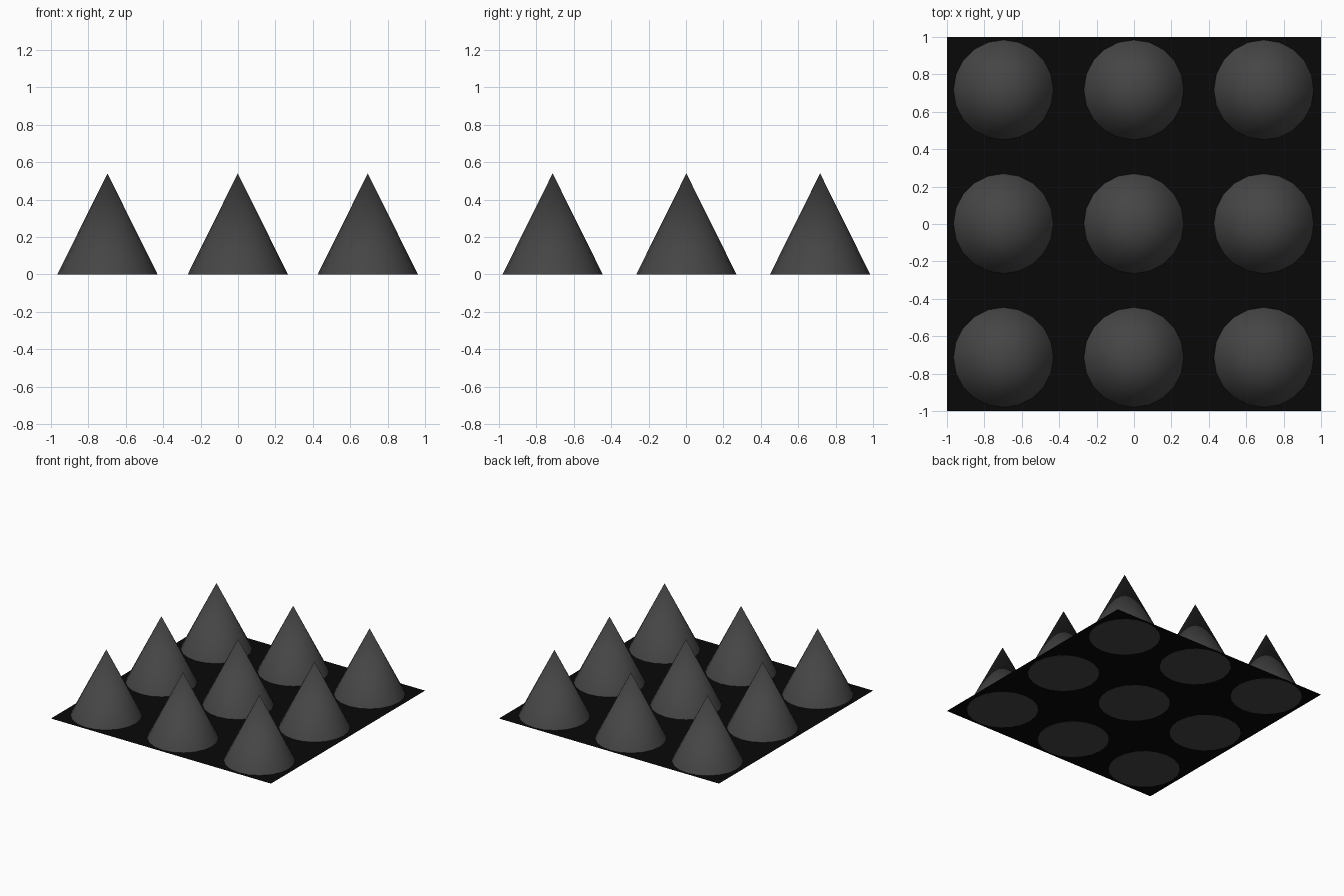
import bpy

if "Cube" in bpy.data.objects:
    bpy.data.objects.remove(bpy.data.objects["Cube"])


def make_material(name, value):
    mat = bpy.data.materials.new(name)
    mat.diffuse_color = (value, value, value, 1)
    mat.use_nodes = True
    mat.node_tree.nodes["Principled BSDF"].inputs["Base Color"].default_value = mat.diffuse_color
    return mat


black = make_material("black", 0.0027)
dark_grey = make_material("dark_grey", 0.06)

# Dark square base sheet
bpy.ops.mesh.primitive_plane_add(size=2, location=(0, 0, 0.002))
base = bpy.context.object
base.name = "base_sheet"
base.data.materials.append(black)

# Three by three grid of cones, bases just showing below the sheet
RADIUS, HEIGHT = 0.268, 0.54
for row, y in enumerate((-0.713, 0.002, 0.717)):
    for col, x in enumerate((-0.698, -0.001, 0.694)):
        bpy.ops.mesh.primitive_cone_add(vertices=20, radius1=RADIUS, radius2=0,
                                        depth=HEIGHT, location=(x, y, HEIGHT / 2))
        cone = bpy.context.object
        cone.name = f"cone_{row + 1}_{col + 1}"
        cone.data.materials.append(dark_grey)
        bpy.ops.object.shade_smooth_by_angle()
